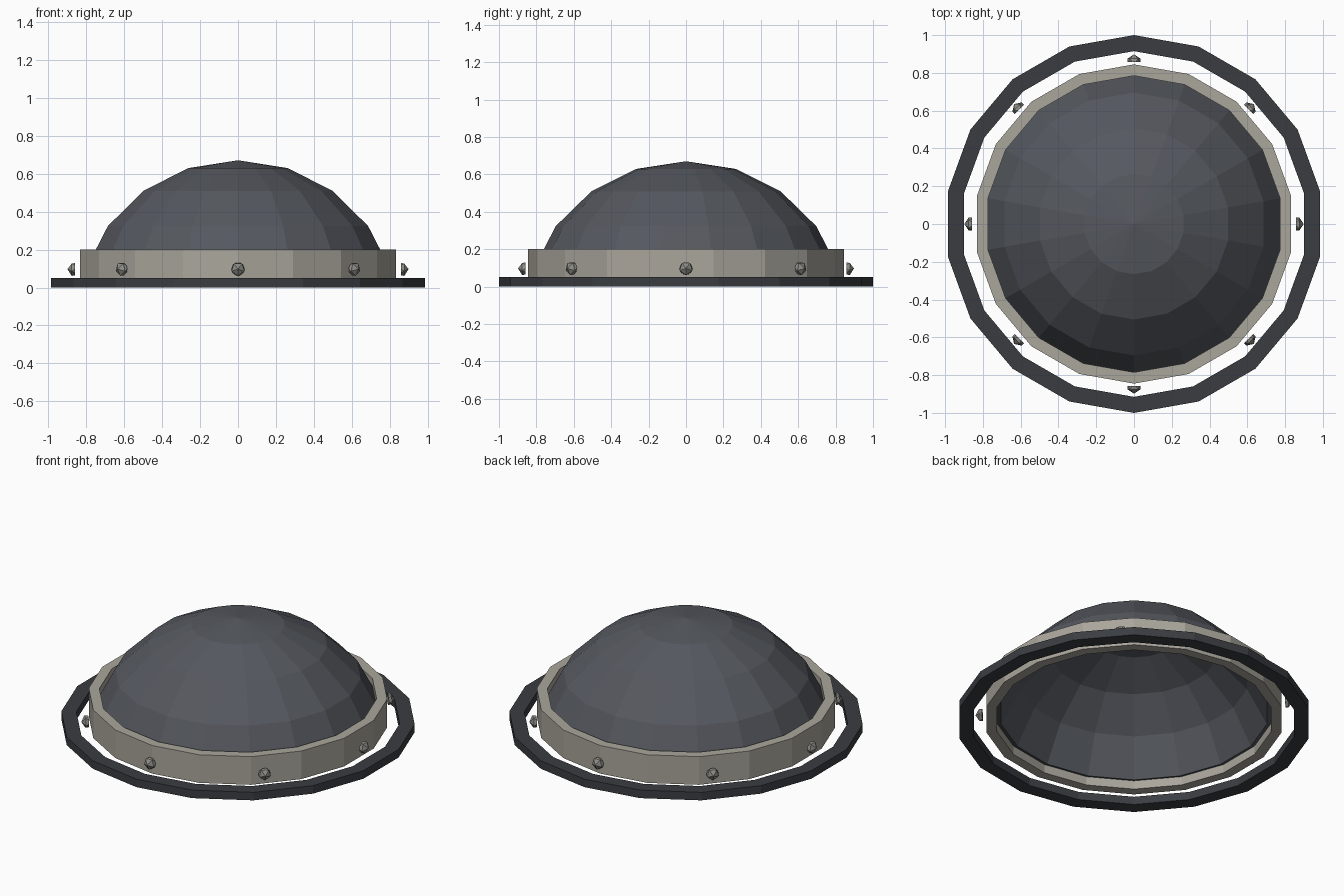
import bpy, bmesh, math
from mathutils import Matrix

if "Cube" in bpy.data.objects:
    bpy.data.objects.remove(bpy.data.objects["Cube"])

SIDES = 18


def material(name, rgb):
    m = bpy.data.materials.new(name)
    m.diffuse_color = (*rgb, 1)
    m.use_nodes = True
    m.node_tree.nodes["Principled BSDF"].inputs["Base Color"].default_value = m.diffuse_color
    return m


def finish(name, bm, mat):
    bmesh.ops.recalc_face_normals(bm, faces=bm.faces)
    me = bpy.data.meshes.new(name)
    bm.to_mesh(me)
    bm.free()
    me.materials.append(mat)
    ob = bpy.data.objects.new(name, me)
    bpy.context.collection.objects.link(ob)
    return ob


def lathe(name, profile, mat, closed):
    """Revolve (radius, z) points round z, with a corner on the y axis."""
    bm = bmesh.new()
    rings = []
    for r, z in profile:
        if r == 0:
            rings.append([bm.verts.new((0, 0, z))] * SIDES)
            continue
        angles = [math.pi / 2 + 2 * math.pi * i / SIDES for i in range(SIDES)]
        rings.append([bm.verts.new((r * math.cos(a), r * math.sin(a), z)) for a in angles])
    pairs = list(zip(rings, rings[1:]))
    if closed:
        pairs.append((rings[-1], rings[0]))
    for a, b in pairs:
        for i in range(SIDES):
            j = (i + 1) % SIDES
            bm.faces.new(dict.fromkeys((a[i], a[j], b[j], b[i])))
    return finish(name, bm, mat)


def ring(name, inner, outer, z0, z1, mat):
    return lathe(name, [(inner, z0), (outer, z0), (outer, z1), (inner, z1)], mat, True)


dark = material("dark_metal", (0.042, 0.046, 0.053))
slate = material("slate_metal", (0.09, 0.097, 0.113))
tan = material("pale_metal", (0.40, 0.38, 0.33))
stud = material("stud_metal", (0.27, 0.265, 0.24))

# Flat outer ring and upright band
ring("base_ring", 0.915, 1.0, 0.0, 0.05, dark)
ring("band", 0.785, 0.845, 0.025, 0.20, tan)


# Dome shell: thick part of a sphere in 18 degree steps, open below
def arc(inset):
    return [((0.86 - inset) * math.sin(math.radians(18 * k)),
             -0.17 + (0.84 - inset) * math.cos(math.radians(18 * k))) for k in range(5)]


lathe("dome", arc(0) + arc(0.06)[::-1], slate, False)

# Eight half-round faceted studs facing outwards
for k in range(8):
    bm = bmesh.new()
    bmesh.ops.create_icosphere(bm, subdivisions=1, radius=0.04)
    bmesh.ops.bisect_plane(bm, geom=bm.verts[:] + bm.edges[:] + bm.faces[:],
                           plane_co=(0, 0, 0), plane_no=(0, 0, 1), clear_inner=True)
    bmesh.ops.holes_fill(bm, edges=[e for e in bm.edges if e.is_boundary], sides=0)
    place = (Matrix.Rotation(math.pi / 4 * k, 4, 'Z')
             @ Matrix.Translation((0.858, 0, 0.097))
             @ Matrix.Rotation(math.pi / 2, 4, 'Y'))
    bmesh.ops.transform(bm, matrix=place, verts=bm.verts)
    finish(f"stud_{k + 1}", bm, stud)
